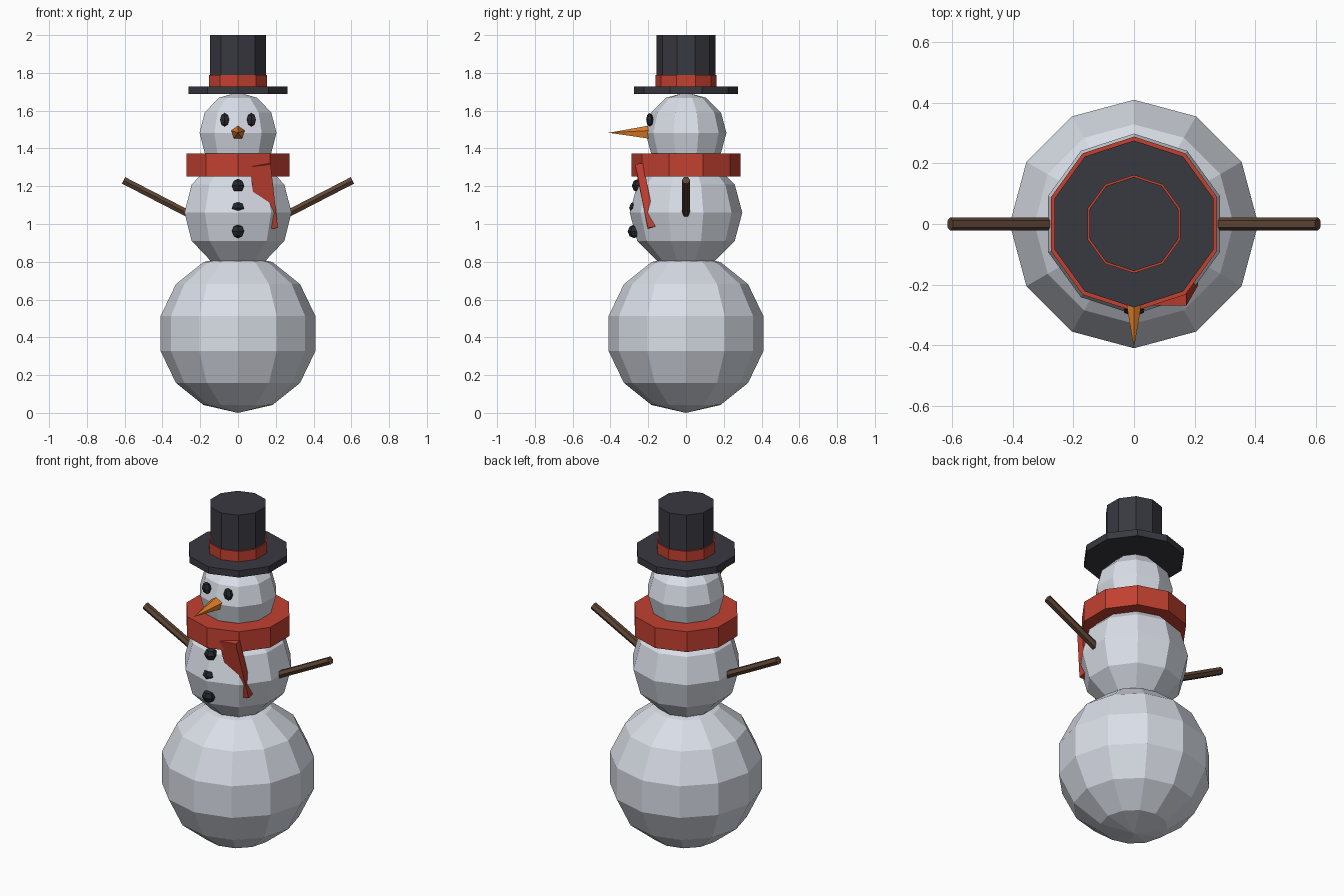
import bpy, bmesh, math
from mathutils import Matrix, Vector, Euler

if "Cube" in bpy.data.objects:
    bpy.data.objects.remove(bpy.data.objects["Cube"])


def material(name, rgb):
    m = bpy.data.materials.new(name)
    m.diffuse_color = (*rgb, 1)
    m.use_nodes = True
    m.node_tree.nodes["Principled BSDF"].inputs["Base Color"].default_value = m.diffuse_color
    return m


SNOW = material("snow", (0.80, 0.84, 0.92))
FELT = material("black_felt", (0.04, 0.04, 0.052))
RED = material("red_wool", (0.54, 0.052, 0.03))
CARROT = material("carrot_orange", (0.80, 0.22, 0.025))
WOOD = material("brown_wood", (0.11, 0.06, 0.035))
COAL = material("coal", (0.021, 0.022, 0.028))


def finish(name, bm, mat, matrix):
    bm.transform(matrix)
    me = bpy.data.meshes.new(name)
    bm.to_mesh(me)
    bm.free()
    me.materials.append(mat)
    ob = bpy.data.objects.new(name, me)
    bpy.context.collection.objects.link(ob)
    return ob


def ball(name, mat, pos, size, segs, rings):
    bm = bmesh.new()
    bmesh.ops.create_uvsphere(bm, u_segments=segs, v_segments=rings, radius=1)
    return finish(name, bm, mat, Matrix.Translation(pos) @ Matrix.Diagonal((*size, 1)))


def rod(name, mat, a, b, r1, r2, segs):
    """Cylinder or cone from point a to point b."""
    a, b = Vector(a), Vector(b)
    d = b - a
    bm = bmesh.new()
    bmesh.ops.create_cone(bm, cap_ends=True, segments=segs, radius1=r1, radius2=r2, depth=d.length)
    rot = Vector((0, 0, 1)).rotation_difference(d).to_matrix().to_4x4()
    return finish(name, bm, mat, Matrix.Translation((a + b) / 2) @ rot)


# Three snowballs
ball("bottom_snowball", SNOW, (0, 0, 0.42), (0.42,) * 3, 12, 7)
ball("middle_snowball", SNOW, (0, 0, 1.06), (0.298,) * 3, 10, 6)
ball("head", SNOW, (0, 0, 1.483), (0.214,) * 3, 10, 6)

# Top hat
rod("hat_brim", FELT, (0, 0, 1.687), (0, 0, 1.727), 0.275, 0.275, 10)
rod("hat_crown", FELT, (0, 0, 1.72), (0, 0, 2.0), 0.155, 0.155, 10)
rod("hat_band", RED, (0, 0, 1.725), (0, 0, 1.788), 0.162, 0.162, 10)

# Scarf ring and hanging tail
rod("scarf", RED, (0, 0, 1.252), (0, 0, 1.372), 0.288, 0.288, 10)
bm = bmesh.new()
bmesh.ops.create_cube(bm, size=1)
tilt = Euler((math.radians(11), math.radians(-6.5), 0)).to_matrix().to_4x4()
finish("scarf_tail", bm, RED,
       Matrix.Translation((0.137, -0.215, 1.145)) @ tilt @ Matrix.Diagonal((0.11, 0.042, 0.345, 1)))

# Carrot nose
rod("nose", CARROT, (0, -0.185, 1.483), (0, -0.41, 1.483), 0.04, 0, 5)

# Eyes and stick arms, mirrored left and right
for side, s in (("left", -1), ("right", 1)):
    ball(side + "_eye", COAL, (s * 0.071, -0.192, 1.552), (0.028, 0.019, 0.036), 6, 4)
    rod(side + "_arm", WOOD, (s * 0.22, 0, 1.032), (s * 0.606, 0, 1.231), 0.022, 0.022, 6)

# Coal buttons
for i, (y, z) in enumerate(((-0.252, 1.203), (-0.266, 1.085), (-0.274, 0.961))):
    ball("button_%d" % (i + 1), COAL, (0, y, z), (0.038, 0.035, 0.036), 6, 4)
